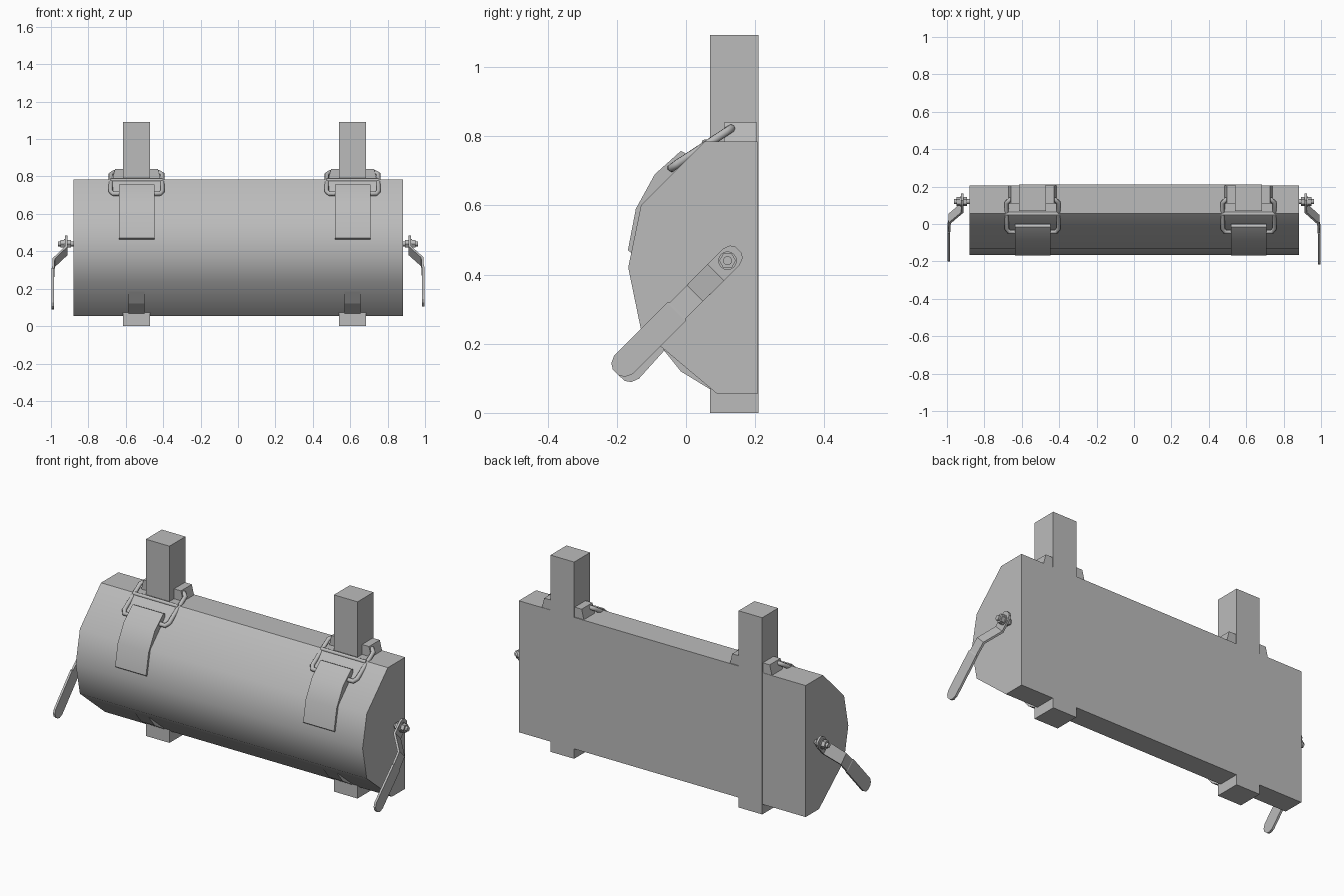
import bpy, bmesh, math
from mathutils import Vector

cube = bpy.data.objects.get("Cube")
if cube:
    bpy.data.objects.remove(cube, do_unlink=True)

grey = bpy.data.materials.new("plain grey")
grey.use_nodes = True
grey.diffuse_color = (0.5, 0.5, 0.5, 1)
grey.node_tree.nodes["Principled BSDF"].inputs["Base Color"].default_value = (0.5, 0.5, 0.5, 1)


def finish(name, bm, smooth=None):
    """Turn a bmesh into a named object, optionally smoothed by angle."""
    bmesh.ops.recalc_face_normals(bm, faces=bm.faces)
    mesh = bpy.data.meshes.new(name)
    bm.to_mesh(mesh)
    bm.free()
    mesh.materials.append(grey)
    ob = bpy.data.objects.new(name, mesh)
    bpy.context.collection.objects.link(ob)
    if smooth:
        bpy.ops.object.select_all(action='DESELECT')
        ob.select_set(True)
        bpy.context.view_layer.objects.active = ob
        bpy.ops.object.shade_smooth_by_angle(angle=math.radians(smooth))
    return ob


def prism(name, profile, axis, lo, hi, smooth=None):
    """Extrude a profile along x (points are y, z) or y (points are x, z)."""
    bm = bmesh.new()
    place = (lambda p: (lo, p[0], p[1])) if axis == 'x' else (lambda p: (p[0], lo, p[1]))
    face = bm.faces.new([bm.verts.new(place(p)) for p in profile])
    new = bmesh.ops.extrude_face_region(bm, geom=[face])["geom"]
    shift = Vector((hi - lo, 0, 0) if axis == 'x' else (0, hi - lo, 0))
    bmesh.ops.translate(bm, verts=[v for v in new if isinstance(v, bmesh.types.BMVert)], vec=shift)
    return finish(name, bm, smooth)


def box(name, x0, x1, y0, y1, z0, z1):
    return prism(name, [(y0, z0), (y1, z0), (y1, z1), (y0, z1)], 'x', x0, x1)


def wire(name, points, radius):
    """Bent round rod through the given points."""
    curve = bpy.data.curves.new(name, 'CURVE')
    curve.dimensions = '3D'
    curve.bevel_depth = radius
    curve.bevel_resolution = 2
    curve.use_fill_caps = True
    spline = curve.splines.new('POLY')
    spline.points.add(len(points) - 1)
    for sp, p in zip(spline.points, points):
        sp.co = (*p, 1)
    curve.materials.append(grey)
    ob = bpy.data.objects.new(name, curve)
    bpy.context.collection.objects.link(ob)


def disc(name, x0, x1, y, z, radius, sides):
    ring = [(y + radius * math.cos(math.tau * i / sides), z + radius * math.sin(math.tau * i / sides))
            for i in range(sides)]
    prism(name, ring, 'x', x0, x1, 40 if sides > 6 else None)


# Half-round housing and the flush plate between the posts
BODY = [(0.207, 0.055), (0.207, 0.785), (0.055, 0.785), (-0.13, 0.60),
        (-0.167, 0.42), (-0.13, 0.24), (0.09, 0.055)]
prism("housing", BODY, 'x', -0.88, 0.882, 40)
box("back_plate", -0.47, 0.54, 0.2, 0.21, 0.055, 0.785)

# Strap and hinge tab sections
STRAP = [(0.0, 0.735), (0.0, 0.75), (-0.015, 0.757), (-0.09, 0.69), (-0.145, 0.59),
         (-0.168, 0.47), (-0.155, 0.46), (-0.12, 0.595)]
TAB = [(-0.067, 0.185), (-0.015, 0.12), (0.075, 0.065), (0.09, 0.06), (0.0, 0.14)]
# One half of the wire bail, from the ear down to the strap
BAIL = [(0.09, 0.135, 0.822), (0.12, 0.13, 0.822), (0.138, 0.115, 0.812), (0.138, -0.025, 0.72),
        (0.125, -0.042, 0.708), (0.09, -0.042, 0.708)]

for side, cx in (("right", -0.5425), ("left", 0.6125)):
    box(side + "_post", cx - 0.0725, cx + 0.0725, 0.07, 0.21, 0, 1.092)
    prism(side + "_strap", STRAP, 'x', cx - 0.095, cx + 0.095, 35)
    prism(side + "_hinge_tab", TAB, 'x', cx - 0.042, cx + 0.042)
    for s, part in ((-1, "right"), (1, "left")):
        # Sloped ear beside the post
        ear = [(cx + s * a, z) for a, z in ((0.07, 0.78), (0.13, 0.78), (0.115, 0.84), (0.07, 0.84))]
        prism(f"{side}_{part}_ear", ear, 'y', 0.11, 0.205)
    half = [(cx + x, y, z) for x, y, z in BAIL]
    other = [(cx - x, y, z) for x, y, z in reversed(BAIL)]
    wire(side + "_bail", half + other, 0.012)
    wire(side + "_cross_bar", [(cx - 0.138, 0.055, 0.781), (cx + 0.138, 0.055, 0.781)], 0.01)

# Cranked handles: distance along the arm, half width, outward position
ARM = [(-0.045, 0.012, 0.918), (-0.036, 0.026, 0.918), (-0.015, 0.034, 0.918), (0.05, 0.034, 0.918),
       (0.135, 0.033, 0.985), (0.205, 0.033, 0.988), (0.21, 0.038, 0.99), (0.425, 0.038, 0.99),
       (0.447, 0.028, 0.99), (0.457, 0.012, 0.99)]
PY, PZ = 0.12, 0.44
for side, s, angle in (("right", -1, 48), ("left", 1, 45)):
    a = math.radians(angle)
    along = Vector((0, -math.cos(a), -math.sin(a)))
    across = Vector((0, math.sin(a), -math.cos(a)))
    bm = bmesh.new()
    rows = []
    for d, w, x in ARM:
        mid = Vector((s * x, PY, PZ)) + along * d
        rows.append([bm.verts.new(mid + across * w), bm.verts.new(mid - across * w)])
    for p, q in zip(rows, rows[1:]):
        bm.faces.new((p[0], p[1], q[1], q[0]))
    handle = finish(side + "_handle", bm)
    solid = handle.modifiers.new("thickness", 'SOLIDIFY')
    solid.thickness = 0.012
    solid.offset = 0
    # Pivot bolt, nuts and washer
    disc(side + "_bolt", s * 0.875, s * 0.962, PY, PZ, 0.013, 16)
    disc(side + "_inner_nut", s * 0.893, s * 0.912, PY, PZ, 0.024, 6)
    disc(side + "_washer", s * 0.923, s * 0.929, PY, PZ, 0.027, 16)
    disc(side + "_outer_nut", s * 0.929, s * 0.949, PY, PZ, 0.024, 6)
